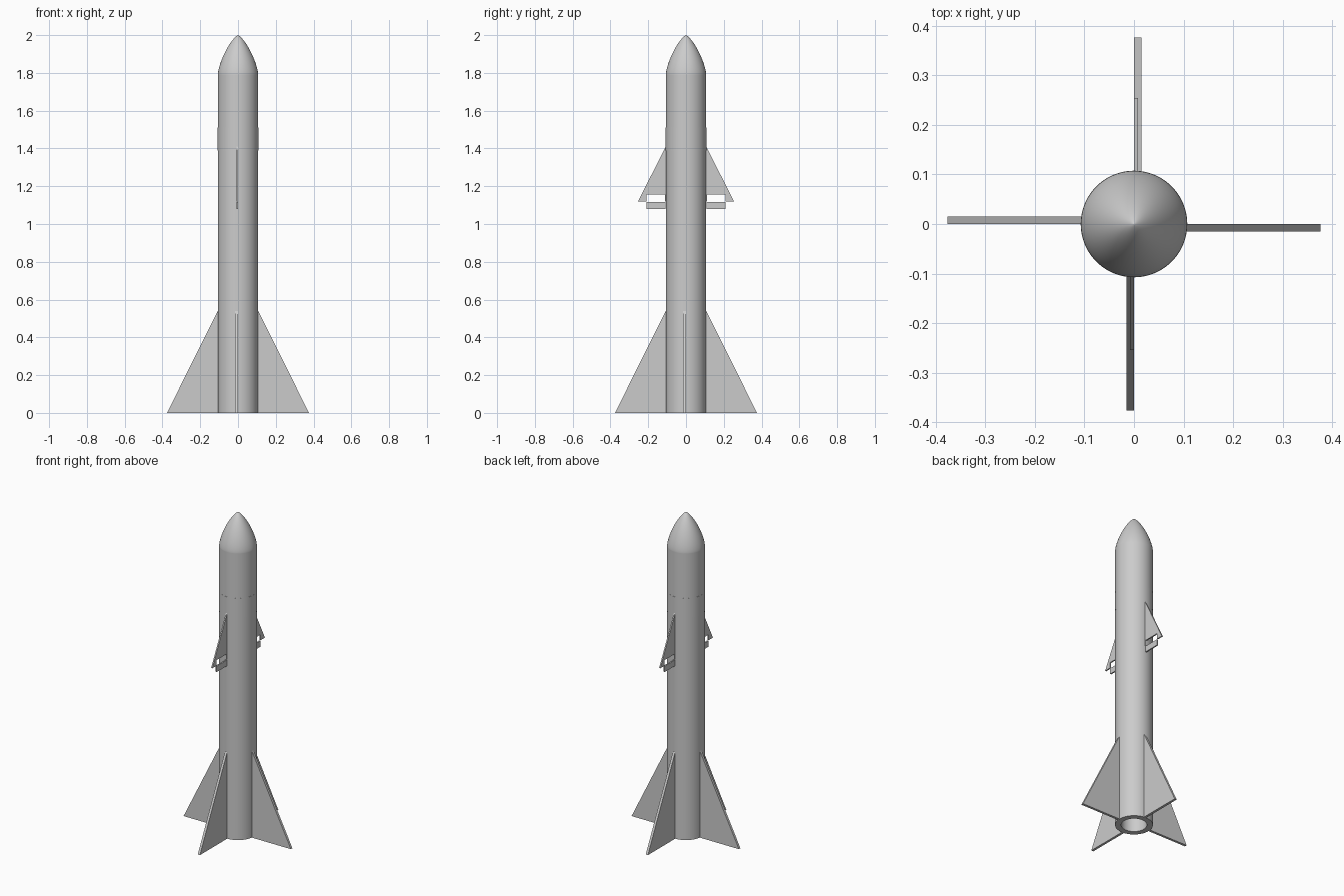
import bpy, bmesh, math
from mathutils import Matrix, Vector

if "Cube" in bpy.data.objects:
    bpy.data.objects.remove(bpy.data.objects["Cube"], do_unlink=True)

R = 0.107           # body radius
NOSE_Z = 1.79       # where the nose starts
BORE = 0.073        # motor tube radius

grey = bpy.data.materials.new("plain_grey")
grey.use_nodes = True
grey.diffuse_color = (0.6, 0.6, 0.6, 1)
grey.node_tree.nodes["Principled BSDF"].inputs["Base Color"].default_value = (0.6, 0.6, 0.6, 1)


def finish(name, bm, smooth=False):
    bmesh.ops.recalc_face_normals(bm, faces=bm.faces)
    mesh = bpy.data.meshes.new(name)
    bm.to_mesh(mesh)
    bm.free()
    mesh.materials.append(grey)
    obj = bpy.data.objects.new(name, mesh)
    bpy.context.collection.objects.link(obj)
    if smooth:
        bpy.ops.object.select_all(action='DESELECT')
        obj.select_set(True)
        bpy.context.view_layer.objects.active = obj
        bpy.ops.object.shade_smooth_by_angle(angle=math.radians(35))
    return obj


def lathe(name, profile, closed=False):
    """Turn a (radius, z) profile around the z axis."""
    bm = bmesh.new()
    verts = [bm.verts.new((r, 0, z)) for r, z in profile]
    pairs = list(zip(verts, verts[1:]))
    if closed:
        pairs.append((verts[-1], verts[0]))
    edges = [bm.edges.new(p) for p in pairs]
    bmesh.ops.spin(bm, geom=verts + edges, axis=(0, 0, 1), cent=(0, 0, 0),
                   angle=math.tau, steps=72, use_duplicate=False)
    bmesh.ops.remove_doubles(bm, verts=bm.verts, dist=0.00001)
    return finish(name, bm, True)


def plate(name, outline, thickness, turn):
    """Flat plate from a (radius, z) outline, turned about the z axis."""
    bm = bmesh.new()
    face = bm.faces.new([bm.verts.new((0, r, z)) for r, z in outline])
    ext = bmesh.ops.extrude_face_region(bm, geom=[face])
    moved = [v for v in ext["geom"] if isinstance(v, bmesh.types.BMVert)]
    bmesh.ops.translate(bm, verts=moved, vec=Vector((thickness, 0, 0)))
    bmesh.ops.transform(bm, verts=bm.verts, matrix=Matrix.Rotation(turn, 4, 'Z'))
    return finish(name, bm)


# Body tube with an open motor bore at the bottom
lathe("body_tube", [(0, 0.54), (BORE, 0.54), (BORE, 0), (R, 0), (R, NOSE_Z)])

# Thin joint band around the upper body
lathe("joint_band", [(R - 0.002, 1.39), (R + 0.0006, 1.39),
                     (R + 0.0006, 1.51), (R - 0.002, 1.51)], closed=True)

# Rounded, tapering nose
nose = []
for i in range(33):
    a = math.pi * i / 32
    r = R * math.sqrt(max(0, a - math.sin(2 * a) / 2) / math.pi)
    nose.append((r, 2 - (2 - NOSE_Z) * (1 - math.cos(a)) / 2))
lathe("nose_cone", nose)

# Four large tail fins
for k, side in enumerate(("back", "right", "front", "left")):
    plate(side + "_tail_fin", [(0.104, 0), (0.376, 0), (R, 0.54), (0.104, 0.54)],
          0.015, k * math.pi / 2)

# Two small notched upper fins, each with a flap set below the notch
for side, turn in (("back", 0), ("front", math.pi)):
    plate(side + "_upper_fin",
          [(0.104, 1.12), (0.112, 1.12), (0.112, 1.155), (0.21, 1.155),
           (0.21, 1.12), (0.254, 1.12), (R, 1.41), (0.104, 1.41)], 0.008, turn)
    plate(side + "_flap",
          [(0.109, 1.08), (0.21, 1.08), (0.21, 1.117), (0.109, 1.117)], 0.008, turn)
